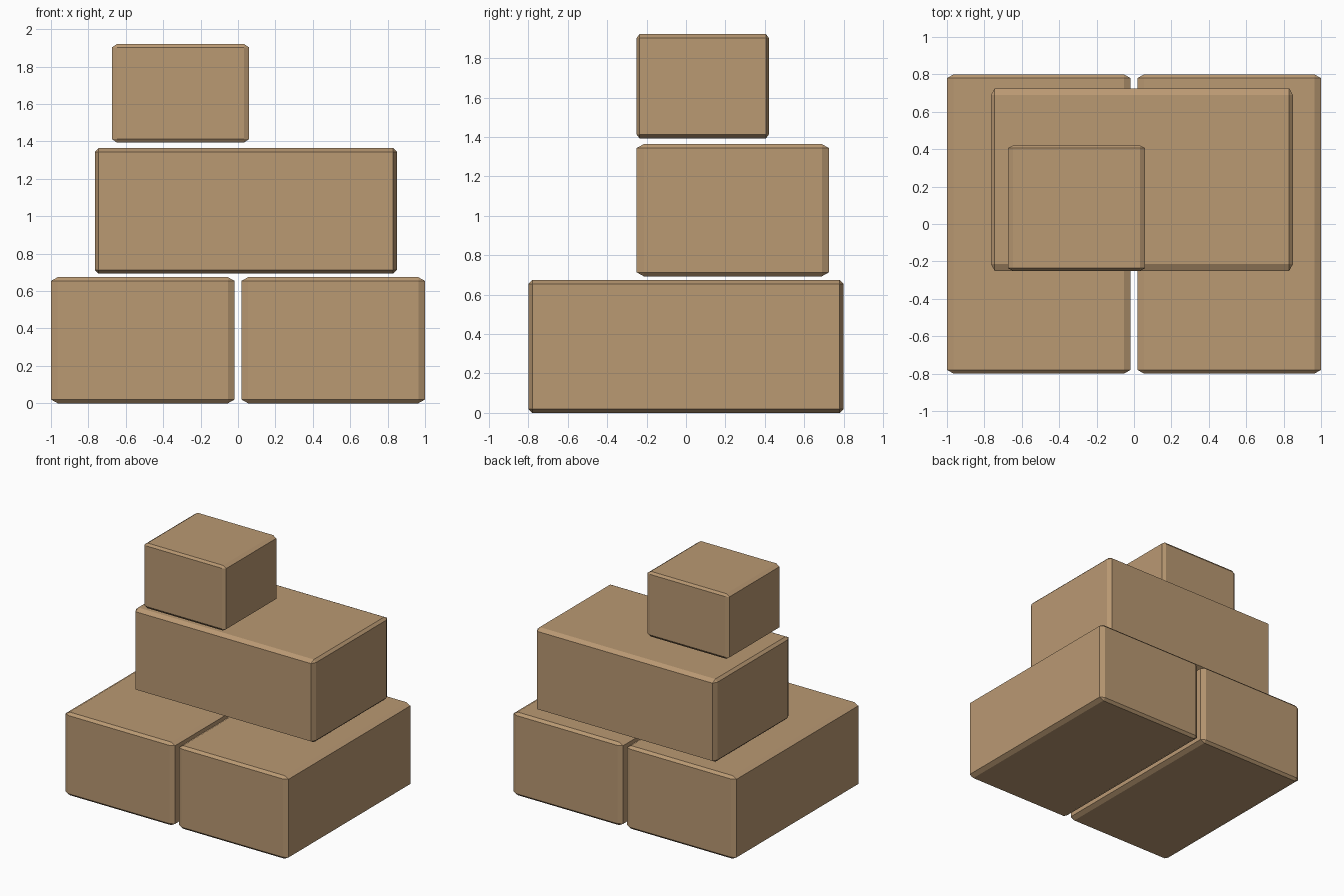
import bpy, bmesh
from mathutils import Vector

if "Cube" in bpy.data.objects:
    bpy.data.objects.remove(bpy.data.objects["Cube"])

# Cardboard colour
mat = bpy.data.materials.new("cardboard brown")
mat.diffuse_color = (0.49, 0.319, 0.171, 1)
mat.use_nodes = True
mat.node_tree.nodes["Principled BSDF"].inputs["Base Color"].default_value = mat.diffuse_color


def box(name, lo, hi, bevel):
    """Chamfered box between two corners, with a chamfer width per axis."""
    lo, hi, b = Vector(lo), Vector(hi), Vector(bevel)
    size = hi - lo
    bm = bmesh.new()
    bmesh.ops.create_cube(bm, size=1)
    # bevel by one unit in chamfer space, then scale back
    bmesh.ops.scale(bm, vec=[s / w for s, w in zip(size, b)], verts=bm.verts)
    bmesh.ops.bevel(bm, geom=bm.edges[:], offset=1, offset_type='OFFSET',
                    segments=1, profile=0.5, affect='EDGES')
    bmesh.ops.scale(bm, vec=b, verts=bm.verts)
    bmesh.ops.translate(bm, vec=(lo + hi) / 2, verts=bm.verts)
    bmesh.ops.recalc_face_normals(bm, faces=bm.faces)
    me = bpy.data.meshes.new(name)
    bm.to_mesh(me)
    bm.free()
    me.materials.append(mat)
    ob = bpy.data.objects.new(name, me)
    bpy.context.collection.objects.link(ob)
    return ob


# Two bottom boxes side by side
box("bottom_box_left", (-1, -0.8, 0), (-0.018, 0.8, 0.674), (0.036, 0.02, 0.02))
box("bottom_box_right", (0.018, -0.8, 0), (1, 0.8, 0.674), (0.036, 0.02, 0.02))

# Middle box laid across them
box("middle_box", (-0.765, -0.25, 0.693), (0.85, 0.725, 1.364), (0.02, 0.036, 0.02))

# Small box on top
box("top_box", (-0.674, -0.25, 1.393), (0.059, 0.42, 1.922), (0.028, 0.014, 0.019))
